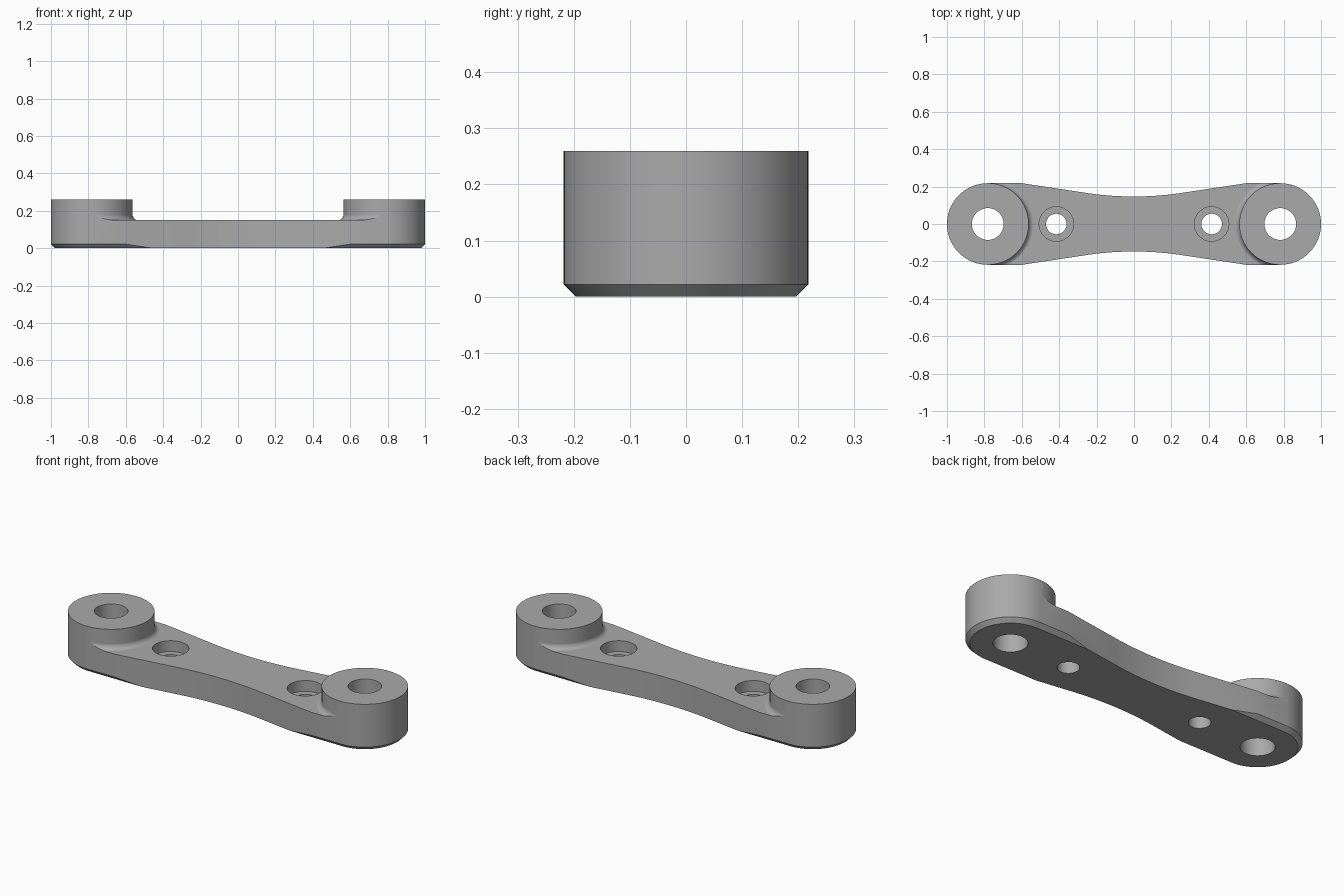
import bpy, bmesh, math

if "Cube" in bpy.data.objects:
    bpy.data.objects.remove(bpy.data.objects["Cube"])

END_X, END_R, TOP = 0.782, 0.218, 0.26    # end pads
PLATE, CHAMFER, FILLET = 0.15, 0.022, 0.03
WAIST, ARC_X, ARC_R = 0.147, 0.25, 1.7    # narrowed middle
SCREW_X = 0.415
SEG = 96

metal = bpy.data.materials.new("grey metal")
metal.use_nodes = True
metal.diffuse_color = (0.4, 0.4, 0.4, 1)
metal.node_tree.nodes["Principled BSDF"].inputs["Base Color"].default_value = (0.4, 0.4, 0.4, 1)


def loft(name, rings):
    """Solid skinned through matching rings, capped at both ends."""
    bm = bmesh.new()
    loops = [[bm.verts.new(p) for p in ring] for ring in rings]
    for a, b in zip(loops, loops[1:]):
        for i in range(len(a)):
            j = (i + 1) % len(a)
            bm.faces.new((a[i], a[j], b[j], b[i]))
    bm.faces.new(loops[0][::-1])
    bm.faces.new(loops[-1])
    bmesh.ops.recalc_face_normals(bm, faces=bm.faces)
    mesh = bpy.data.meshes.new(name)
    bm.to_mesh(mesh)
    bm.free()
    mesh.materials.append(metal)
    obj = bpy.data.objects.new(name, mesh)
    bpy.context.collection.objects.link(obj)
    return obj


def revolve(name, x, profile):
    """Turned solid around a vertical axis at x from (radius, z) pairs."""
    angles = [math.tau * i / SEG for i in range(SEG)]
    return loft(name, [[(x + r * math.cos(a), r * math.sin(a), z) for a in angles]
                       for r, z in profile])


def stadium(r, z):
    half = SEG // 2
    ring = []
    for side, start in ((1, -math.pi / 2), (-1, math.pi / 2)):
        for i in range(half + 1):
            a = start + math.pi * i / half
            ring.append((side * END_X + r * math.cos(a), r * math.sin(a), z))
    return ring


def combine(target, tool, operation):
    mod = target.modifiers.new(operation, 'BOOLEAN')
    mod.operation, mod.solver, mod.object = operation, 'EXACT', tool
    bpy.context.view_layer.objects.active = target
    bpy.ops.object.modifier_apply(modifier=mod.name)
    bpy.data.objects.remove(tool)


def half_width(x):
    x = abs(x)
    if x <= ARC_X:
        return WAIST + ARC_R - math.sqrt(ARC_R ** 2 - x ** 2)
    return half_width(ARC_X) + 0.15 * (x - ARC_X)


# Rounded bar with a chamfered underside
link = loft("link_arm", [stadium(END_R - CHAMFER, 0), stadium(END_R, CHAMFER),
                         stadium(END_R, TOP)])

# Narrow the middle
xs = [-1.1] + [ARC_X * i / 12 for i in range(-12, 13)] + [1.1]
outline = [(x, -half_width(x)) for x in xs] + [(x, half_width(x)) for x in reversed(xs)]
combine(link, loft("waist_form", [[(x, y, z) for x, y in outline] for z in (-0.1, 0.4)]),
        'INTERSECT')

# Thin plate with raised, filleted end bosses
height_form = loft("height_form", [[(-1.2, -0.5, z), (1.2, -0.5, z), (1.2, 0.5, z),
                                    (-1.2, 0.5, z)] for z in (-0.1, PLATE)])
boss_r = END_R + 0.0005
fillet = [(boss_r + FILLET * (1 - math.sin(t)), PLATE - 0.0004 + FILLET * (1 - math.cos(t)))
          for t in (math.pi / 2 * i / 10 for i in range(11))]
for side in (-1, 1):
    boss = revolve("boss_form", side * END_X,
                   [(boss_r + FILLET, 0.05)] + fillet + [(boss_r, 0.4)])
    combine(height_form, boss, 'UNION')
combine(link, height_form, 'INTERSECT')

# Pivot holes and counterbored screw holes
for side in (-1, 1):
    combine(link, revolve("pivot_cutter", side * END_X, [(0.085, -0.1), (0.085, 0.4)]),
            'DIFFERENCE')
    combine(link, revolve("screw_cutter", side * SCREW_X,
                          [(0.055, -0.1), (0.055, 0.09), (0.092, 0.09), (0.092, 0.4)]),
            'DIFFERENCE')

# Smooth curved walls, crisp machined edges
bpy.ops.object.select_all(action='DESELECT')
link.select_set(True)
bpy.context.view_layer.objects.active = link
bpy.ops.object.shade_smooth_by_angle(angle=math.radians(30))
weighted = link.modifiers.new("weighted_normals", 'WEIGHTED_NORMAL')
weighted.keep_sharp = True
